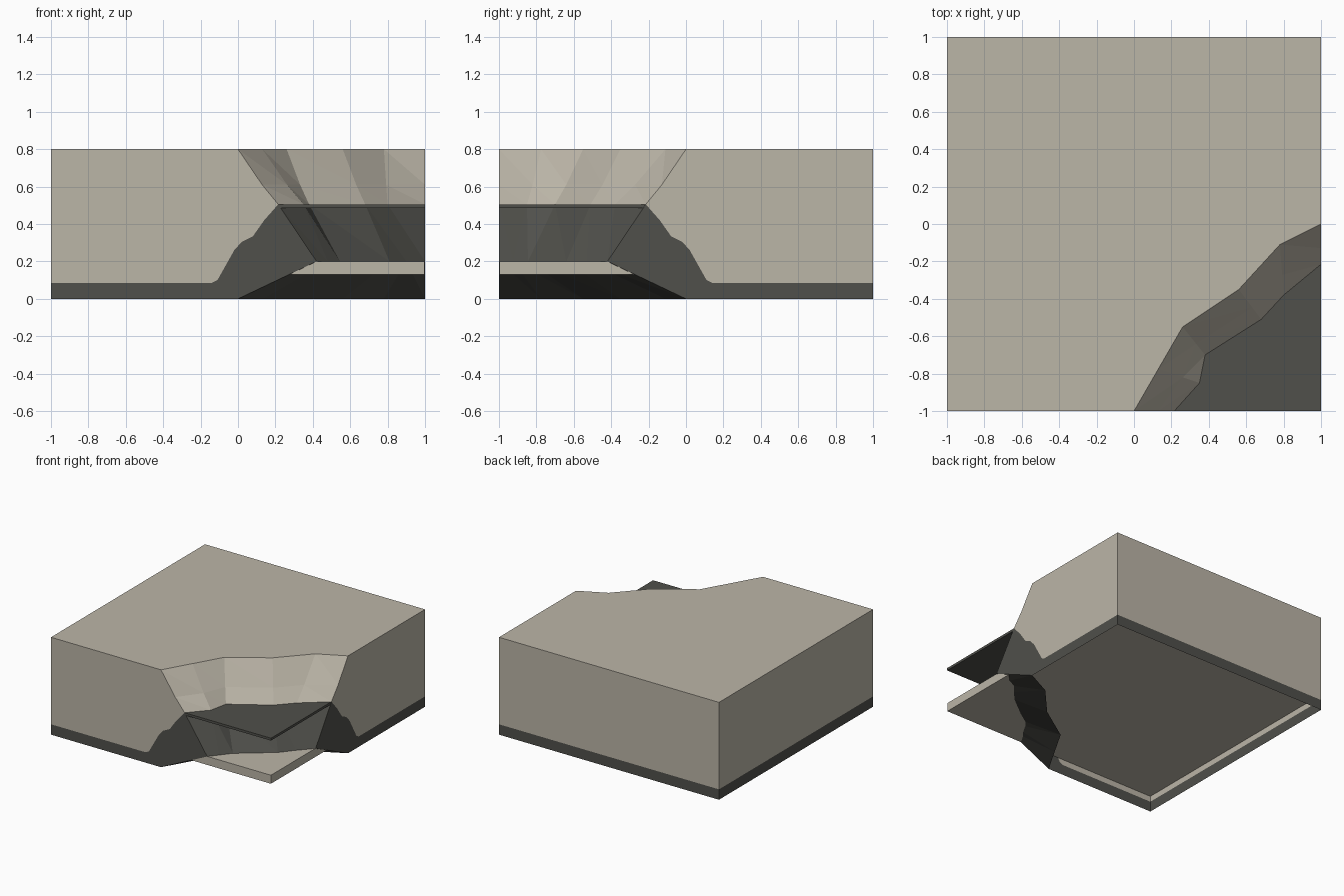
import bpy, bmesh

if "Cube" in bpy.data.objects:
    bpy.data.objects.remove(bpy.data.objects["Cube"])


def material(name, rgb):
    m = bpy.data.materials.new(name)
    m.diffuse_color = (*rgb, 1)
    m.use_nodes = True
    m.node_tree.nodes["Principled BSDF"].inputs["Base Color"].default_value = m.diffuse_color
    return m


STONE = material("pale stone", (0.50, 0.465, 0.39))
DARK = material("dark stone", (0.08, 0.08, 0.07))


def build(name, polys):
    """polys: list of (points, material index); 0 is pale, 1 is dark."""
    bm = bmesh.new()
    for pts, mat in polys:
        f = bm.faces.new([bm.verts.new(p) for p in pts])
        f.material_index = mat
    bmesh.ops.remove_doubles(bm, verts=bm.verts, dist=1e-5)
    bmesh.ops.recalc_face_normals(bm, faces=bm.faces)
    me = bpy.data.meshes.new(name)
    bm.to_mesh(me)
    bm.free()
    me.materials.append(STONE)
    me.materials.append(DARK)
    ob = bpy.data.objects.new(name, me)
    bpy.context.collection.objects.link(ob)
    return ob


def prism(outline, z0, z1, mat):
    """Closed vertical prism over a plan outline."""
    polys = [([(x, y, z) for x, y in outline], mat) for z in (z0, z1)]
    for (ax, ay), (bx, by) in zip(outline, outline[1:] + outline[:1]):
        polys.append(([(ax, ay, z0), (bx, by, z0), (bx, by, z1), (ax, ay, z1)], mat))
    return polys


H, BAND, LEDGE = 0.8, 0.085, 0.505

# Plan contours of the broken corner at rim, ledge and slab height
rim = [(0, -1), (.13, -.775), (.26, -.55), (.56, -.35), (.78, -.11), (1, 0)]
ledge = [(.215, -1), (.35, -.85), (.38, -.70), (.68, -.51), (.80, -.38), (1, -.215)]
toe = [(.42, -1), (.48, -.925), (.545, -.845), (.81, -.64), (.90, -.53), (1, -.42)]
neck = [(a + (c - a) * .6, b + (d - b) * .6) for (a, b), (c, d) in zip(rim, ledge)]

# Shell: top, back and left walls with a dark foot band
shell = [([(-1, 1, H), (-1, -1, H)] + [(x, y, H) for x, y in rim] + [(1, 1, H)], 0)]
for (ax, ay), (bx, by) in (((-1, -1), (-1, 1)), ((-1, 1), (1, 1))):
    for z0, z1, mat in ((0, BAND, 1), (BAND, H, 0)):
        shell.append(([(ax, ay, z0), (bx, by, z0), (bx, by, z1), (ax, ay, z1)], mat))

# Front and right walls: same profile, mirrored across the diagonal
stain = [(-1, BAND), (-.14, BAND), (-.11, .10), (-.02, .26), (.02, .305),
         (.08, .335), (.14, .42), (.215, LEDGE)]
pale = stain + [(.129, .61), (0, H), (-1, H)]
dark = stain + [(.42, .2), (0, 0), (-1, 0)]
for prof, mat in ((pale, 0), (dark, 1)):
    shell.append(([(u, -1, z) for u, z in prof], mat))
    shell.append(([(1, -u, z) for u, z in prof], mat))
build("block_shell", shell)

# Broken rock face lofted through the contours, dark below the ledge
levels = [(rim, H), (neck, .61), (ledge, LEDGE), (toe, .2), (rim, 0)]
rock = []
for (upper, z1), (lower, z0) in zip(levels, levels[1:]):
    mat = 0 if z0 >= LEDGE else 1
    for i in range(len(rim) - 1):
        a, b = (*upper[i], z1), (*upper[i + 1], z1)
        c, d = (*lower[i + 1], z0), (*lower[i], z0)
        rock += [([a, b, c], mat), ([a, c, d], mat)]
build("broken_corner", rock)

# Thin dark plate spanning the corner
build("corner_plate", prism(ledge[:-1] + [(.999, -.215), (.999, -.999)], .485, LEDGE, 1))

# Pale floor slab running under the whole block
s = .998
build("floor_slab", prism([(-s, -s), (s, -s), (s, s), (-s, s)], .13, .2, 0))
